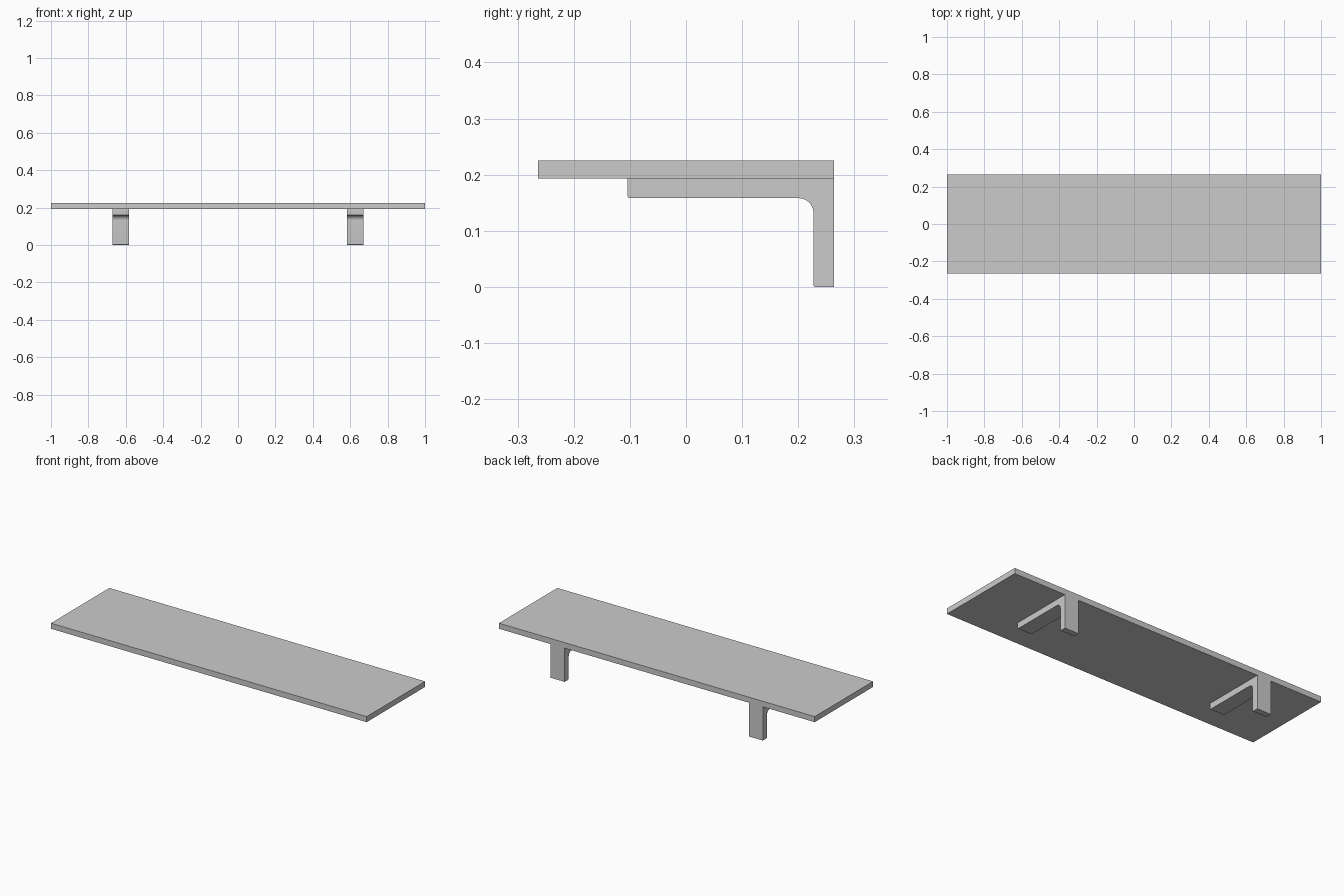
import bpy, bmesh, math

if "Cube" in bpy.data.objects:
    bpy.data.objects.remove(bpy.data.objects["Cube"])

BACK, TOP, UNDER = 0.264, 0.225, 0.193   # shared shelf limits


def finish(name, bm):
    bmesh.ops.recalc_face_normals(bm, faces=bm.faces)
    mesh = bpy.data.meshes.new(name)
    bm.to_mesh(mesh)
    bm.free()
    obj = bpy.data.objects.new(name, mesh)
    bpy.context.collection.objects.link(obj)
    bpy.ops.object.select_all(action='DESELECT')
    obj.select_set(True)
    bpy.context.view_layer.objects.active = obj
    bpy.ops.object.shade_smooth_by_angle(angle=math.radians(30))
    return obj


def arc(cy, cz, r, start, end, steps):
    angles = [math.radians(start + (end - start) * i / steps) for i in range(steps + 1)]
    return [(cy + r * math.cos(a), cz + r * math.sin(a)) for a in angles]


# Shelf board
bm = bmesh.new()
bmesh.ops.create_cube(bm, size=1)
bmesh.ops.scale(bm, vec=(2, 2 * BACK, TOP - UNDER), verts=bm.verts)
bmesh.ops.translate(bm, vec=(0, 0, (TOP + UNDER) / 2), verts=bm.verts)
finish("shelf_board", bm)

# L-shaped bracket side profile (y, z): filleted inner corner, softened tips
front, arm_z, leg_y = -0.104, 0.158, 0.227
fillet, tip = 0.026, 0.004
profile = [(BACK, UNDER), (front, UNDER)]
profile += arc(front + tip, arm_z + tip, tip, 180, 270, 4)
profile += arc(leg_y - fillet, arm_z - fillet, fillet, 90, 0, 10)
profile += arc(leg_y + tip, tip, tip, 180, 270, 4)
profile += [(BACK, 0)]

# Brackets, extruded across x
width = 0.088
for side, x in (("left", -0.628), ("right", 0.628)):
    bm = bmesh.new()
    face = bm.faces.new([bm.verts.new((x - width / 2, y, z)) for y, z in profile])
    ext = bmesh.ops.extrude_face_region(bm, geom=[face], use_keep_orig=True)
    moved = [g for g in ext["geom"] if isinstance(g, bmesh.types.BMVert)]
    bmesh.ops.translate(bm, vec=(width, 0, 0), verts=moved)
    finish(side + "_bracket", bm)
